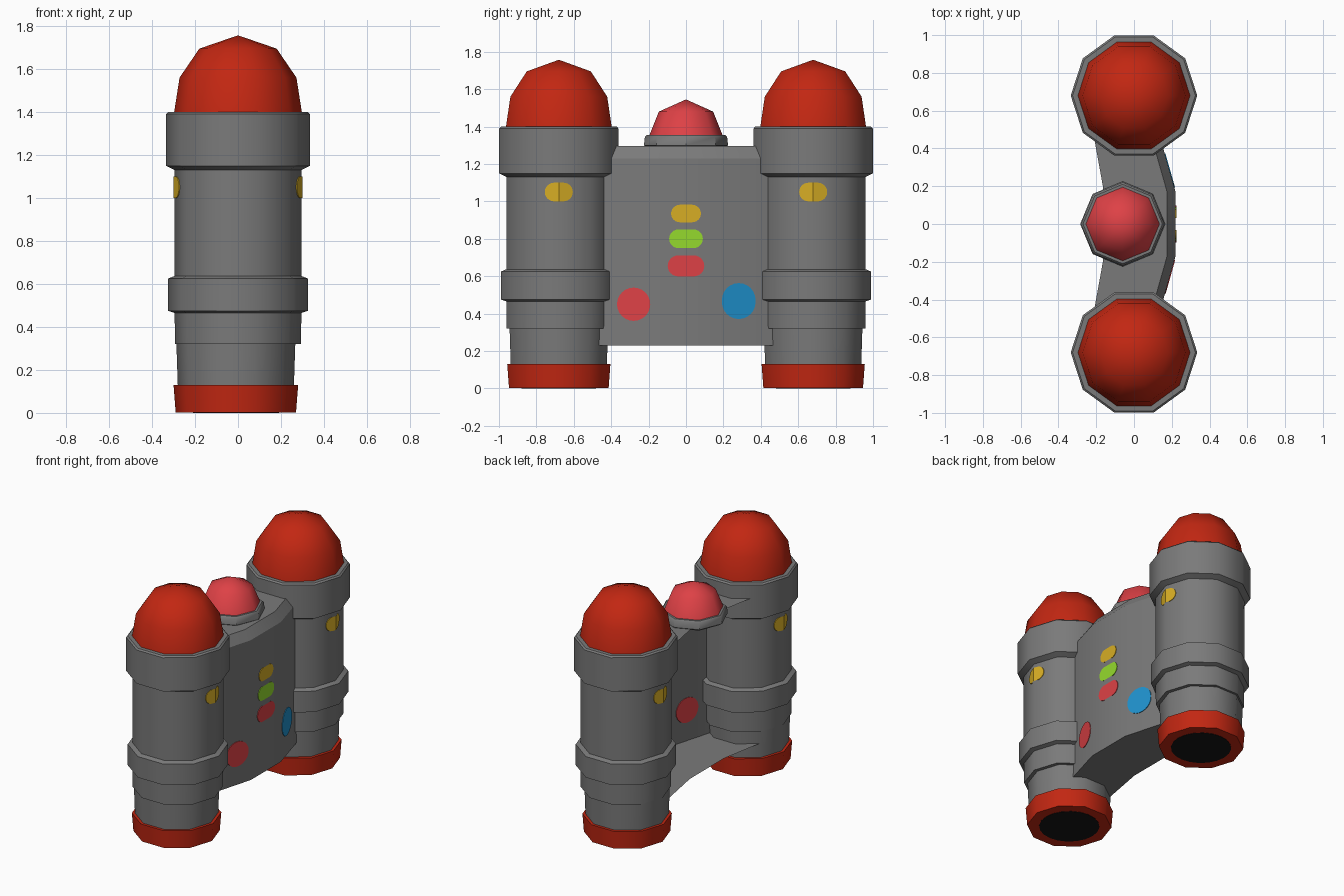
import bpy, bmesh, math

if "Cube" in bpy.data.objects:
    bpy.data.objects.remove(bpy.data.objects["Cube"])

def material(name, rgb):
    m = bpy.data.materials.new(name)
    m.diffuse_color = (*rgb, 1)
    m.use_nodes = True
    m.node_tree.nodes["Principled BSDF"].inputs["Base Color"].default_value = m.diffuse_color
    return m

GREY = material("grey", (0.195, 0.195, 0.195))
RED = material("deep_red", (0.54, 0.02, 0.006))
PINK = material("button_red", (0.73, 0.053, 0.061))
YELLOW = material("yellow", (0.68, 0.42, 0.018))
GREEN = material("green", (0.30, 0.70, 0.026))
BLUE = material("blue", (0.014, 0.29, 0.62))
BLACK = material("black", (0.008, 0.008, 0.008))

def finish(name, bm, mat, angle=40, fix=True):
    if fix:
        bmesh.ops.recalc_face_normals(bm, faces=bm.faces)
    me = bpy.data.meshes.new(name)
    bm.to_mesh(me)
    bm.free()
    me.materials.append(mat)
    ob = bpy.data.objects.new(name, me)
    bpy.context.collection.objects.link(ob)
    bpy.ops.object.select_all(action='DESELECT')
    ob.select_set(True)
    bpy.context.view_layer.objects.active = ob
    bpy.ops.object.shade_smooth_by_angle(angle=math.radians(angle))
    return ob

def lathe(name, profile, x, y, n, mat, angle=40):
    """Turn (radius, z) points about a vertical axis; a zero radius is a pole."""
    bm = bmesh.new()
    rings = []
    for r, z in profile:
        if r == 0:
            rings.append([bm.verts.new((x, y, z))] * n)
        else:
            rings.append([bm.verts.new((x + r * math.cos(2 * math.pi * i / n),
                                        y + r * math.sin(2 * math.pi * i / n), z))
                          for i in range(n)])
    for a, b in zip(rings, rings[1:]):
        for i in range(n):
            j = (i + 1) % n
            bm.faces.new(list(dict.fromkeys((a[i], a[j], b[j], b[i]))))
    return finish(name, bm, mat, angle)

def decal(name, cy, cz, hy, hz, surface, mat, side=1, steps=7, corner=None):
    """Thin rounded plate that follows surface(y), folded at its middle."""
    corner = corner or min(hy, hz)
    bm = bmesh.new()
    for s in (-1, 1):
        pts = [(0, -hz)]
        for q in (-1, 1):
            for k in range(steps):
                t = math.pi / 2 * k / (steps - 1)
                t = t - math.pi / 2 if q < 0 else t
                pts.append((hy - corner + corner * math.cos(t),
                            q * (hz - min(corner, hz)) + hz * math.sin(t)
                            if corner >= hz else q * (hz - corner) + corner * math.sin(t)))
        pts.append((0, hz))
        front, back = [[bm.verts.new((side * (surface(cy + s * u) + d), cy + s * u, cz + v))
                        for u, v in pts] for d in (0.004, -0.004)]
        bm.faces.new(front)
        bm.faces.new(back)
        for i in range(len(pts)):
            j = (i + 1) % len(pts)
            if 0 < i < len(pts) - 2:
                bm.faces.new((front[i], front[j], back[j], back[i]))
    bmesh.ops.remove_doubles(bm, verts=bm.verts, dist=0.0003)
    finish(name, bm, mat, 15)

# Twin ten-sided tubes with collars, nozzles and domes
for side, y in (("left", -0.68), ("right", 0.68)):
    lathe(side + "_tube", [(0, 0.32), (0.293, 0.32), (0.295, 0.465), (0.325, 0.475),
                           (0.325, 0.625), (0.295, 0.637), (0.295, 1.13), (0.335, 1.15),
                           (0.335, 1.39), (0.325, 1.40), (0, 1.40)], 0, y, 10, GREY)
    lathe(side + "_nozzle", [(0.27, 0.12), (0.277, 0.33)], -0.01, y, 10, GREY)
    lathe(side + "_nozzle_rim", [(0, 0.003), (0.28, 0.002), (0.29, 0.13), (0, 0.13)],
          -0.01, y, 10, RED)
    lathe(side + "_nozzle_opening", [(0, 0), (0.2, 0), (0.2, 0.005)], -0.01, y, 20, BLACK)
    lathe(side + "_dome", [(0.297, 1.40), (0.272, 1.56), (0.18, 1.695), (0, 1.757)],
          0, y, 10, RED, 60)
    # Yellow lights on both faces of the tube
    for s in (-1, 1):
        decal(side + "_tube_light", y, 1.05, 0.075, 0.05,
              lambda v, c=y: 0.295 - abs(v - c) * math.tan(math.pi / 10), YELLOW, s)

# Centre panel: bent front wall with top and bottom shelves, open at the back
def wall(y):
    return 0.22 - max(0, abs(y) - 0.17) * 0.283

bm = bmesh.new()
ys = (-0.52, -0.17, 0.17, 0.52)
rows = [[bm.verts.new((wall(y) - inset, y, z)) for y in ys]
        for z, inset in ((0.23, 0), (1.23, 0), (1.295, 0.045))]
for a, b in zip(rows, rows[1:]):
    for i in range(3):
        bm.faces.new((a[i], a[i + 1], b[i + 1], b[i]))
for row, z in ((rows[0], 0.23), (rows[2], 1.295)):
    rear = [bm.verts.new((x, y, z)) for x, y in
            ((-0.228, -0.55), (-0.163, -0.19), (-0.163, 0.19), (-0.228, 0.55))]
    for i in range(3):
        f = (row[i], row[i + 1], rear[i + 1], rear[i])
        bm.faces.new(f if z > 1 else f[::-1])
finish("centre_panel", bm, GREY, 30, fix=False)

# Panel lights and round buttons
decal("upper_light", 0, 0.935, 0.08, 0.047, wall, YELLOW)
decal("middle_light", 0, 0.80, 0.09, 0.05, wall, GREEN)
decal("lower_light", 0, 0.655, 0.098, 0.056, wall, PINK)
decal("red_button", -0.28, 0.45, 0.089, 0.089, wall, PINK)
decal("blue_button", 0.282, 0.467, 0.09, 0.096, wall, BLUE, corner=0.09)

# Eight-sided top button
lathe("top_button_collar", [(0, 1.285), (0.205, 1.285), (0.225, 1.30), (0.22, 1.345),
                            (0.21, 1.355), (0, 1.355)], -0.06, 0, 8, GREY)
lathe("top_button", [(0.195, 1.355), (0.145, 1.48), (0, 1.545)], -0.06, 0, 8, PINK, 60)
